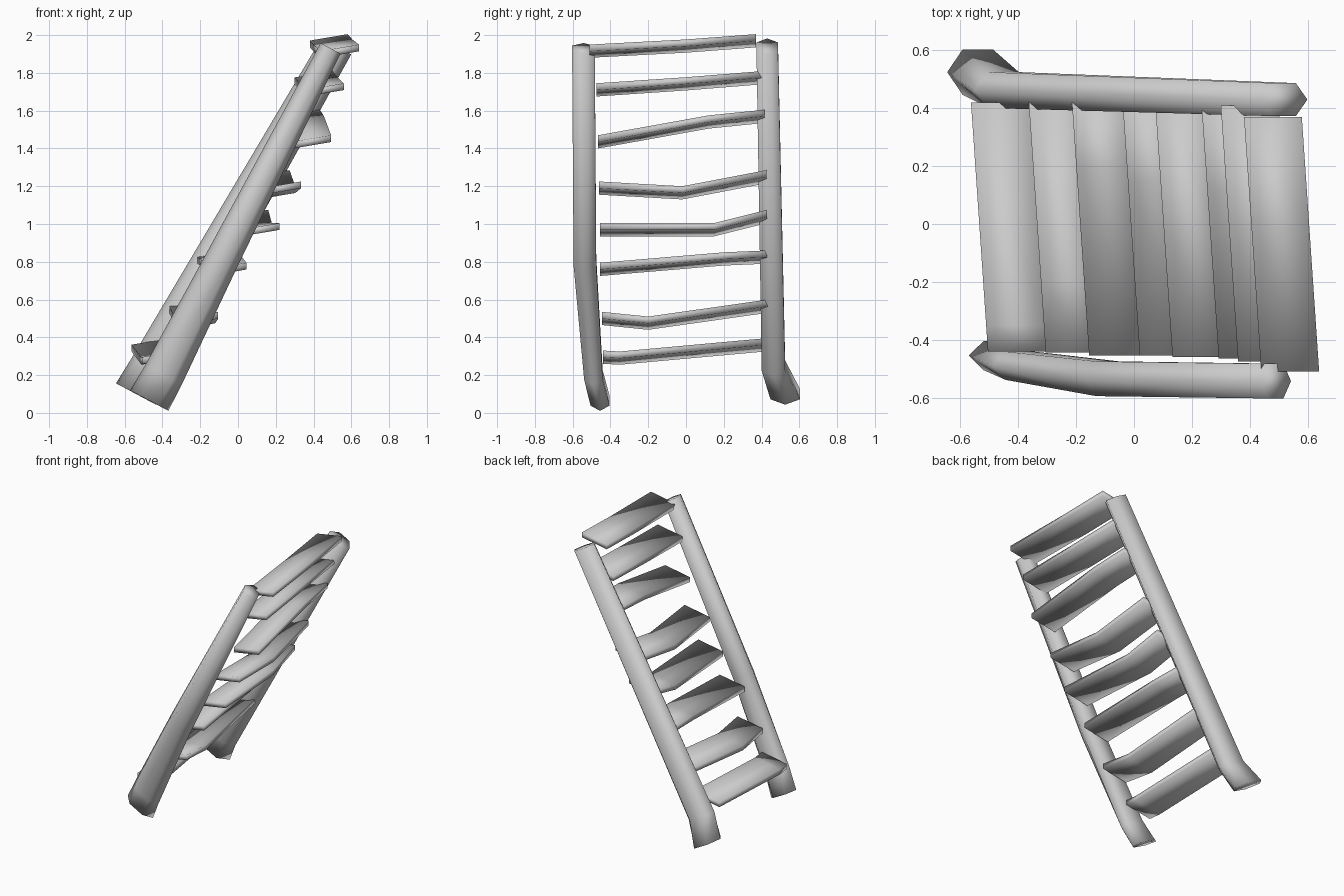
import bpy, bmesh, math
from mathutils import Vector

if "Cube" in bpy.data.objects:
    bpy.data.objects.remove(bpy.data.objects["Cube"])


def loft(name, rings):
    """Skin a chain of equal-sized rings, close both ends, shade smooth."""
    bm = bmesh.new()
    loops = [[bm.verts.new(p) for p in ring] for ring in rings]
    n = len(loops[0])
    for a, b in zip(loops, loops[1:]):
        for i in range(n):
            j = (i + 1) % n
            bm.faces.new((a[i], a[j], b[j], b[i]))
    bm.faces.new(loops[0])
    bm.faces.new(loops[-1])
    bmesh.ops.recalc_face_normals(bm, faces=bm.faces)
    for f in bm.faces:
        f.smooth = True
    me = bpy.data.meshes.new(name)
    bm.to_mesh(me)
    bm.free()
    ob = bpy.data.objects.new(name, me)
    bpy.context.collection.objects.link(ob)
    return ob


U = Vector((0.88, 0, -0.47))   # across the leaning rail
V = Vector((0, 1, 0))


def rail(name, stations):
    """Six-sided log; station = centre, half width across, half width in y."""
    rings = []
    for x, y, z, hu, hv in stations:
        rings.append([Vector((x, y, z)) + U * hu * math.cos(k * math.pi / 3)
                      + V * hv / 0.866 * math.sin(k * math.pi / 3) for k in range(6)])
    return loft(name, rings)


# Side rails, flared at the foot
rail("front_rail", [(-0.47, -0.455, 0.065, 0.115, 0.050),
                    (-0.395, -0.49, 0.20, 0.110, 0.049),
                    (-0.09, -0.535, 0.80, 0.090, 0.060),
                    (0.49, -0.543, 1.93, 0.060, 0.060)])
rail("back_rail", [(-0.54, 0.525, 0.10, 0.120, 0.078),
                   (-0.45, 0.463, 0.25, 0.118, 0.062),
                   (0.52, 0.430, 1.94, 0.090, 0.057)])

# Rungs: x at the front end, then (y, z) at front, bend and back
RUNGS = [
    (-0.405, (-0.44, 0.295), (-0.35, 0.29), (0.42, 0.36)),
    (-0.205, (-0.445, 0.50), (-0.20, 0.475), (0.435, 0.565)),
    (-0.055, (-0.455, 0.76), (0.20, 0.815), (0.43, 0.825)),
    (0.12, (-0.455, 0.97), (0.15, 0.97), (0.43, 1.04)),
    (0.233, (-0.46, 1.19), (-0.02, 1.165), (0.425, 1.25)),
    (0.393, (-0.465, 1.435), (0.12, 1.54), (0.415, 1.57)),
    (0.46, (-0.475, 1.71), (0.00, 1.742), (0.41, 1.775)),
    (0.54, (-0.51, 1.915), (0.00, 1.942), (0.37, 1.97)),
]
HALF_W, HALF_T, RISE = 0.10, 0.018, 0.17
for i, (x0, *pts) in enumerate(RUNGS):
    y0 = pts[0][0]
    rings = []
    for y, z in pts:
        x = x0 - 0.068 * (y - y0)
        rings.append([Vector((x + sx * HALF_W, y, z + sx * HALF_W * RISE + sz * HALF_T))
                      for sx, sz in ((-1, -1), (1, -1), (1, 1), (-1, 1))])
    loft(f"rung_{i + 1}", rings)
